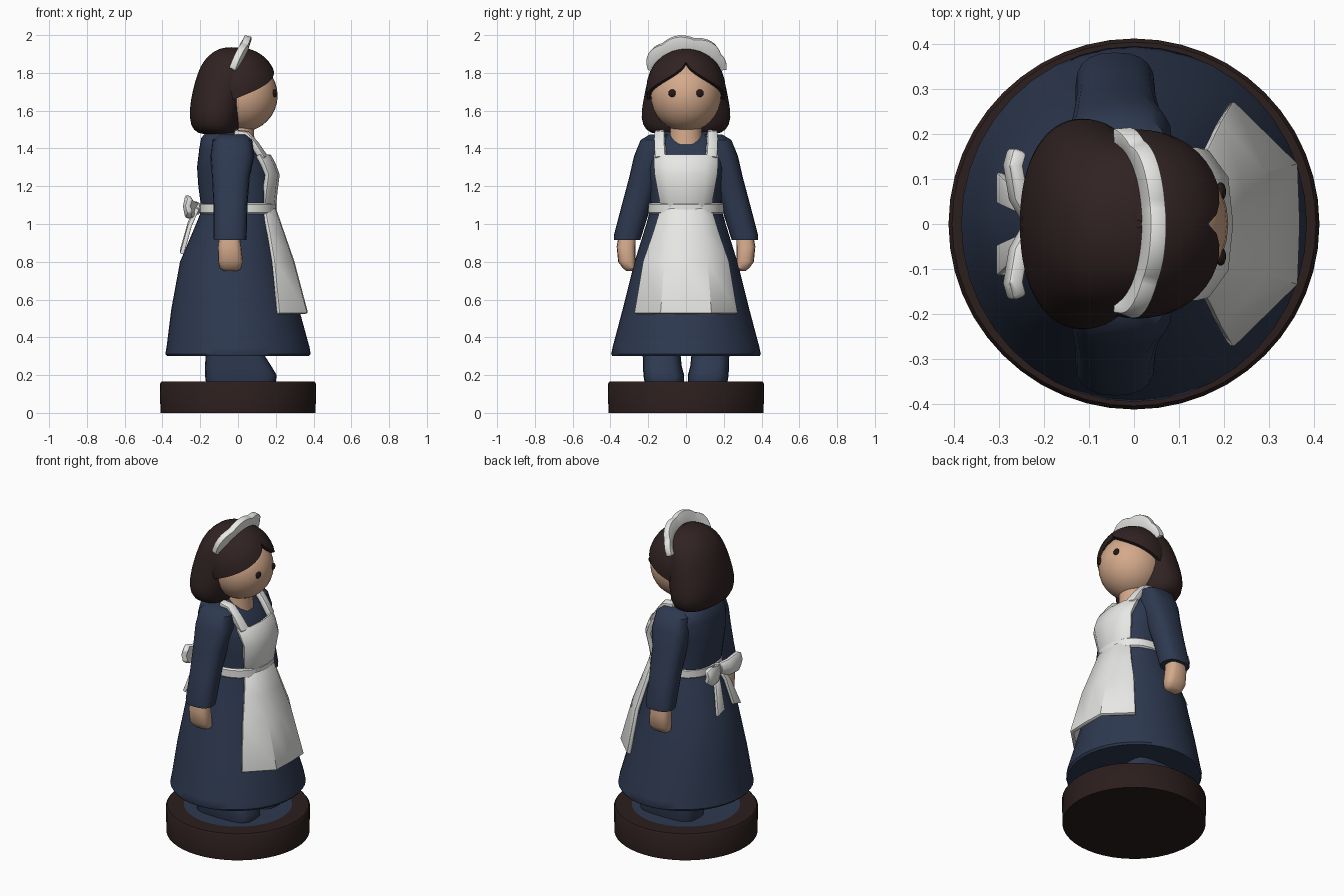
import bpy, bmesh, math
from math import sin, cos, pi, radians


def material(name, rgb):
    m = bpy.data.materials.new(name)
    m.diffuse_color = (*rgb, 1)
    return m


NAVY = material("navy cloth", (0.027, 0.041, 0.080))
WHITE = material("white cloth", (0.80, 0.80, 0.78))
SKIN = material("skin", (0.66, 0.40, 0.26))
HAIR = material("dark hair", (0.030, 0.016, 0.016))
WOOD = material("dark wood", (0.024, 0.013, 0.012))
EYE = material("eye", (0.018, 0.009, 0.009))


def make(name, verts, faces, mat):
    mesh = bpy.data.meshes.new(name)
    mesh.from_pydata(verts, [], faces)
    mesh.materials.append(mat)
    obj = bpy.data.objects.new(name, mesh)
    bpy.context.collection.objects.link(obj)
    return obj


def loft(name, rings, mat, n=32, power=2.0, subsurf=0):
    """Closed stack of rounded rings (cx, cy, z, rx, ry)."""
    verts, faces = [], []
    for cx, cy, z, rx, ry in rings:
        for i in range(n):
            c, s = cos(2 * pi * i / n), sin(2 * pi * i / n)
            verts.append((cx + rx * math.copysign(abs(c) ** (2 / power), c),
                          cy + ry * math.copysign(abs(s) ** (2 / power), s), z))
    for r in range(len(rings) - 1):
        for i in range(n):
            j = (i + 1) % n
            faces.append((r * n + i, r * n + j, r * n + n + j, r * n + n + i))
    faces.append(tuple(reversed(range(n))))
    faces.append(tuple(range((len(rings) - 1) * n, len(rings) * n)))
    obj = make(name, verts, faces, mat)
    if subsurf:
        obj.modifiers.new("smooth", "SUBSURF").levels = subsurf
    return obj


def plate(name, rows, mat, thick, bevel=0.008):
    """Thick sheet through rows of points."""
    w = len(rows[0])
    faces = [(r * w + i, r * w + i + 1, r * w + w + i + 1, r * w + w + i)
             for r in range(len(rows) - 1) for i in range(w - 1)]
    obj = make(name, [p for row in rows for p in row], faces, mat)
    s = obj.modifiers.new("thickness", "SOLIDIFY")
    s.thickness, s.offset = thick, 0
    if bevel:
        b = obj.modifiers.new("soft_edge", "BEVEL")
        b.width, b.segments, b.limit_method = bevel, 2, 'ANGLE'
        b.angle_limit = radians(50)
    return obj


def ball(name, centre, radii, mat, seg=32):
    bm = bmesh.new()
    bmesh.ops.create_uvsphere(bm, u_segments=seg, v_segments=seg // 2, radius=1)
    for v in bm.verts:
        v.co = [c + r * q for c, r, q in zip(centre, radii, v.co)]
    obj = make(name, [], [], mat)
    bm.to_mesh(obj.data)
    bm.free()
    return obj


# Round stand with a navy disc set in its top
stand = loft("stand", [(0, 0, z, r, r) for z, r in
                       ((0, 0.411), (0.155, 0.413), (0.165, 0.405), (0.166, 0.31))], WOOD, 48)
stand.data.materials.append(NAVY)
for p in stand.data.polygons:
    if p.center.z > 0.1655 and len(p.vertices) > 4:
        p.material_index = 1

# Dress
loft("skirt", [(0, 0, 0.30, 0.375, 0.39), (0, 0, 0.312, 0.385, 0.396),
               (0, 0, 0.35, 0.378, 0.388), (-0.015, 0, 0.55, 0.338, 0.335),
               (-0.027, 0, 0.8, 0.28, 0.272), (-0.01, 0, 1.0, 0.212, 0.21),
               (0, 0, 1.08, 0.19, 0.188)], NAVY, 40)
loft("bodice", [(-0.005, 0, 1.05, 0.185, 0.188), (-0.012, 0, 1.2, 0.198, 0.19),
                (-0.022, 0, 1.3, 0.195, 0.205), (-0.05, 0, 1.4, 0.155, 0.215),
                (-0.07, 0, 1.455, 0.125, 0.185), (-0.075, 0, 1.49, 0.09, 0.13)],
     NAVY, 32, 2.4)

for s, side in ((1, "left"), (-1, "right")):
    # Sleeve, hand and boot
    loft(side + "_sleeve", [(-0.03, s * 0.14, 1.475, 0.07, 0.05),
                            (-0.03, s * 0.165, 1.445, 0.105, 0.075),
                            (-0.03, s * 0.185, 1.36, 0.115, 0.09),
                            (-0.038, s * 0.215, 1.25, 0.1, 0.085),
                            (-0.04, s * 0.262, 1.1, 0.09, 0.078),
                            (-0.042, s * 0.308, 0.94, 0.088, 0.074),
                            (-0.042, s * 0.312, 0.915, 0.086, 0.07)], NAVY, 20, 2.5)
    loft(side + "_hand", [(-0.045, s * 0.31, 0.95, 0.052, 0.045),
                          (-0.045, s * 0.317, 0.88, 0.062, 0.05),
                          (-0.04, s * 0.313, 0.80, 0.066, 0.046),
                          (-0.04, s * 0.30, 0.765, 0.056, 0.034),
                          (-0.04, s * 0.296, 0.752, 0.035, 0.02)], SKIN, 16, 2.8)
    loft(side + "_boot", [(0.015, s * 0.115, 0.165, 0.185, 0.105),
                          (0.015, s * 0.118, 0.2, 0.19, 0.108),
                          (0.0, s * 0.125, 0.25, 0.175, 0.102),
                          (-0.02, s * 0.13, 0.32, 0.15, 0.1)], NAVY, 20, 3.5)
    # Shoulder strap
    plate(side + "_strap", [[(x, s * y0, z), (x - d, s * y1, z - 0.005)]
                            for x, z, y0, y1, d in ((0.148, 1.35, 0.105, 0.162, 0.02),
                                                    (0.095, 1.425, 0.11, 0.165, 0.015),
                                                    (0.05, 1.477, 0.112, 0.165, 0.01),
                                                    (-0.02, 1.485, 0.112, 0.162, 0))],
          WHITE, 0.035)
    # Bow loop and ribbon tail
    plate(side + "_bow_loop", [[(x, s * y, z0), (x - 0.012, s * y, (z0 + z1) / 2), (x, s * y, z1)]
                               for x, y, z0, z1 in ((-0.215, 0.0, 1.06, 1.11),
                                                    (-0.25, 0.06, 1.03, 1.13),
                                                    (-0.262, 0.13, 1.035, 1.15),
                                                    (-0.252, 0.165, 1.06, 1.13))], WHITE, 0.035, 0.01)
    plate(side + "_bow_tail", [[(x, s * y0, z + 0.01), (x, s * y1, z - 0.01)] for x, z, y0, y1 in
                               ((-0.215, 1.09, 0.0, 0.04), (-0.255, 1.0, 0.025, 0.075),
                                (-0.297, 0.85, 0.045, 0.115))], WHITE, 0.022, 0.005)
    # Eye
    ball(side + "_eye", (0.193, s * 0.072, 1.692), (0.012, 0.021, 0.021), EYE, 16)

ball("bow_knot", (-0.222, 0, 1.083), (0.03, 0.03, 0.036), WHITE, 12)

# Apron: three-sided lower panel, bib and waistband
plate("apron_panel", [[(xs, -ys, z), (xf, -yf, z), (xf + 0.004, 0, z), (xf, yf, z), (xs, ys, z)]
                      for z, xf, yf, xs, ys in ((1.08, 0.185, 0.075, 0.135, 0.13),
                                                (0.95, 0.23, 0.09, 0.16, 0.17),
                                                (0.8, 0.282, 0.11, 0.185, 0.222),
                                                (0.525, 0.355, 0.13, 0.212, 0.268))], WHITE, 0.025)
plate("apron_bib", [[(x - 0.055, -w, z), (x - 0.01, -0.62 * w, z), (x, 0, z),
                     (x - 0.01, 0.62 * w, z), (x - 0.055, w, z)]
                    for x, z, w in ((0.185, 1.08, 0.125), (0.195, 1.18, 0.145),
                                    (0.206, 1.26, 0.16), (0.185, 1.315, 0.165),
                                    (0.158, 1.365, 0.165))], WHITE, 0.03)
loft("waistband", [(0, 0, z, r, r - 0.003) for z, r in
                   ((1.052, 0.195), (1.06, 0.204), (1.104, 0.204), (1.112, 0.195))], WHITE, 32, 2.2)

# Neck and face
loft("neck", [(0.005, 0, 1.42, 0.085, 0.09), (0.01, 0, 1.475, 0.075, 0.085),
              (0.015, 0, 1.55, 0.07, 0.08)], SKIN, 24)
ball("face", (0.02, 0, 1.68), (0.19, 0.187, 0.192), SKIN)

# Bobbed hair
loft("hair_back", [(-0.1, 0, 1.472, 0.085, 0.16), (-0.115, 0, 1.492, 0.125, 0.215),
                   (-0.117, 0, 1.56, 0.142, 0.243), (-0.105, 0, 1.65, 0.148, 0.228),
                   (-0.08, 0, 1.75, 0.15, 0.208), (-0.045, 0, 1.84, 0.155, 0.185),
                   (-0.03, 0, 1.895, 0.125, 0.14), (-0.035, 0, 1.928, 0.07, 0.08),
                   (-0.035, 0, 1.936, 0.02, 0.02)], HAIR, 32, 2.2, 1)

# Parted fringe: a cap whose lower edge rises to the middle
fringe = []
for i in range(31):
    a = radians(-105 + 7 * i)
    edge = 1.85 - 0.19 * (abs(math.degrees(a)) / 100) ** 0.7
    low = math.asin((edge - 1.71) / 0.212)
    col = []
    for k in range(9):
        e = low + (radians(88) - low) * k / 8
        col.append((0.01 + 0.195 * cos(e) * cos(a), 0.2 * cos(e) * sin(a), 1.71 + 0.212 * sin(e)))
    fringe.append(col)
plate("fringe", fringe, HAIR, 0.022, 0)

# Scalloped headband
band = []
for i in range(57):
    t = pi * (i / 56 - 0.5)
    c, s = max(cos(t), 0), sin(t)
    lobe = 0.014 * abs(sin(3.5 * (t + pi / 2)))
    band.append([(-0.03 + 0.055 * c, 0.178 * s, 1.815 + 0.075 * c),
                 (-0.03 + 0.07 * c, 0.19 * s, 1.82 + 0.12 * c),
                 (-0.03 + 0.085 * c, (0.2 + lobe) * s, 1.82 + 0.163 * c ** 0.8 + lobe * c)])
plate("headband", band, WHITE, 0.038, 0.008)

# Bake modifiers, fix normals, smooth all but sharp edges
bpy.ops.object.select_all(action='SELECT')
bpy.context.view_layer.objects.active = stand
bpy.ops.object.convert(target='MESH')
for obj in bpy.context.scene.objects:
    bm = bmesh.new()
    bm.from_mesh(obj.data)
    bmesh.ops.recalc_face_normals(bm, faces=bm.faces)
    bm.to_mesh(obj.data)
    bm.free()
bpy.ops.object.shade_smooth_by_angle(angle=radians(40))
